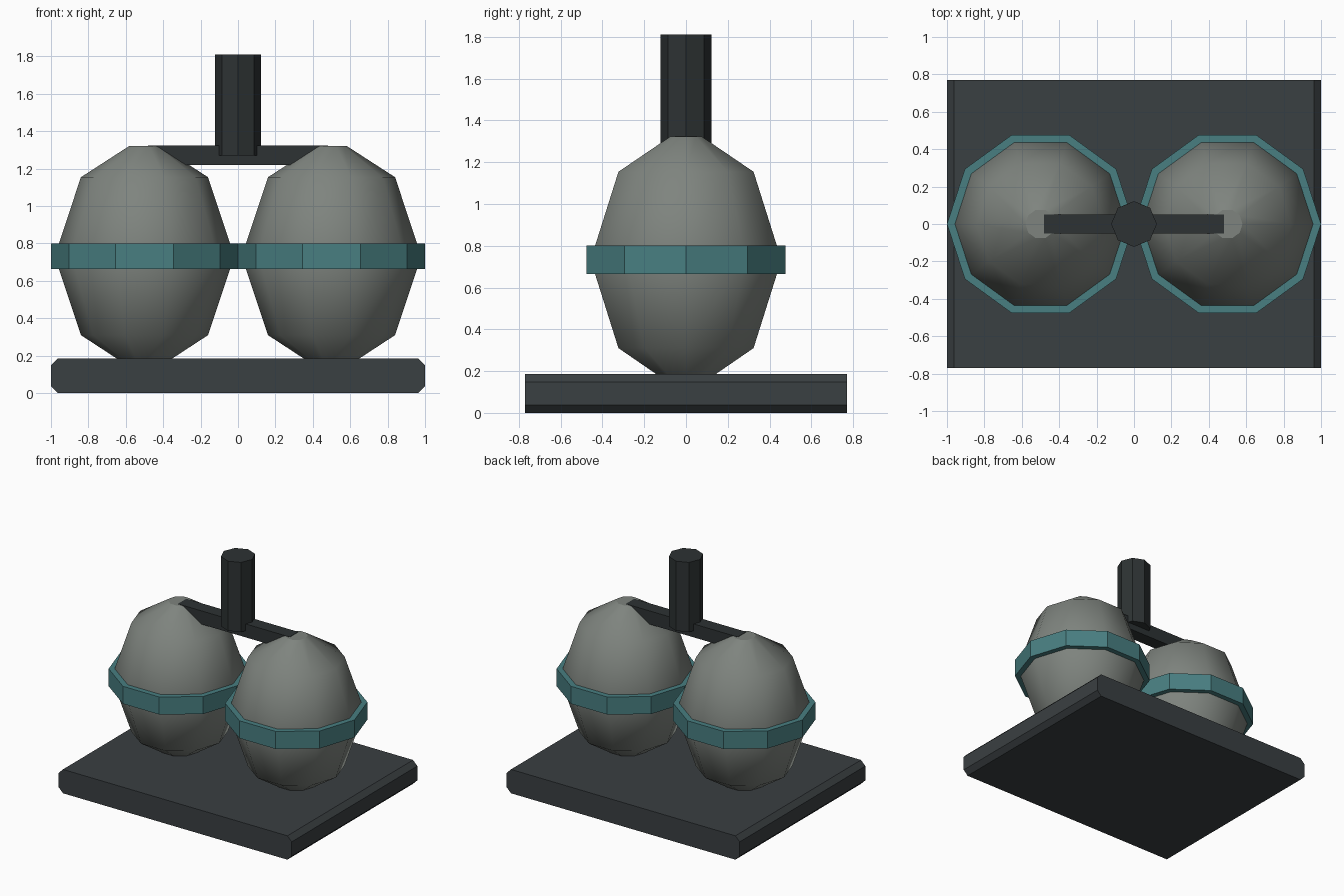
import bpy, bmesh
from math import cos, sin, tau

if "Cube" in bpy.data.objects:
    bpy.data.objects.remove(bpy.data.objects["Cube"])


def paint(name, rgb):
    mat = bpy.data.materials.new(name)
    mat.diffuse_color = (*rgb, 1)
    mat.use_nodes = True
    mat.node_tree.nodes["Principled BSDF"].inputs["Base Color"].default_value = mat.diffuse_color
    return mat


DARK = paint("dark_metal", (0.042, 0.050, 0.054))
BLACK = paint("black_metal", (0.026, 0.032, 0.033))
TEAL = paint("teal", (0.065, 0.21, 0.22))
SHELL = paint("shell_grey", (0.21, 0.23, 0.21))


def finish(name, bm, mat):
    bmesh.ops.recalc_face_normals(bm, faces=bm.faces)
    mesh = bpy.data.meshes.new(name)
    bm.to_mesh(mesh)
    bm.free()
    mesh.materials.append(mat)
    obj = bpy.data.objects.new(name, mesh)
    bpy.context.collection.objects.link(obj)
    return obj


def lathe(name, profile, sides, x, mat, smooth=False):
    """Stack of regular polygons from (radius, z) points, capped at both ends."""
    bm = bmesh.new()
    rings = [[bm.verts.new((x + r * cos(tau * i / sides), r * sin(tau * i / sides), z))
              for i in range(sides)] for r, z in profile]
    for low, high in zip(rings, rings[1:]):
        for i in range(sides):
            j = (i + 1) % sides
            bm.faces.new((low[i], low[j], high[j], high[i])).smooth = smooth
    bm.faces.new(rings[0])
    bm.faces.new(rings[-1])
    return finish(name, bm, mat)


def extrude_y(name, outline, half_depth, mat):
    """Prism along y from an (x, z) outline."""
    bm = bmesh.new()
    face = bm.faces.new([bm.verts.new((x, -half_depth, z)) for x, z in outline])
    new = bmesh.ops.extrude_face_region(bm, geom=[face])["geom"]
    verts = [v for v in new if isinstance(v, bmesh.types.BMVert)]
    bmesh.ops.translate(bm, verts=verts, vec=(0, 2 * half_depth, 0))
    return finish(name, bm, mat)


# Base slab, chamfered along its left and right edges
half = [(0.963, 0), (1, 0.037), (1, 0.148), (0.963, 0.185)]
extrude_y("base", half + [(-x, z) for x, z in reversed(half)], 0.77, DARK)

# Two egg-shaped tanks, each with a band around the middle
TANK = [(0.08, 0.14), (0.34, 0.31), (0.48, 0.732), (0.34, 1.154), (0.08, 1.322)]
for side, x in (("left", -0.5), ("right", 0.5)):
    lathe(side + "_tank", TANK, 10, x, SHELL, smooth=True)
    lathe(side + "_band", [(0.5, 0.664), (0.5, 0.8)], 10, x, TEAL)

# Crossbar joining the tank tops, with the upright post
extrude_y("crossbar", [(-0.48, 1.22), (0.48, 1.22), (0.48, 1.324), (-0.48, 1.324)], 0.052, BLACK)
lathe("post", [(0.122, 1.27), (0.122, 1.81)], 8, 0, BLACK)
